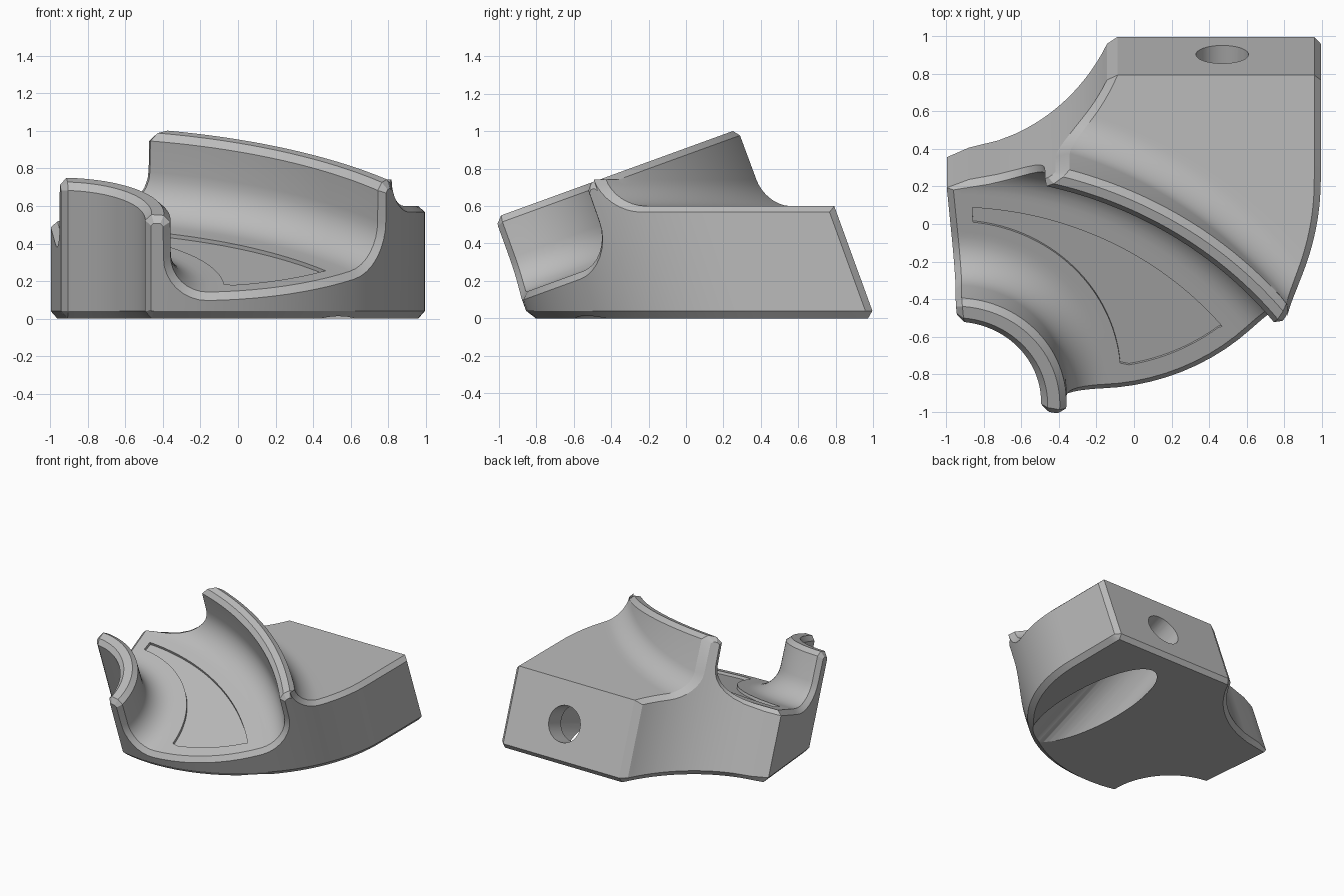
import bpy, bmesh, math
from math import sin, cos, pi, radians, hypot

cube = bpy.data.objects.get("Cube")
if cube:
    bpy.data.objects.remove(cube, do_unlink=True)

TILT = radians(20)
CH = 0.035                      # chamfer width
FLOOR, TOP, DECK = 0.425, 0.855, 0.6
BACK = 0.95
STEPS, FIL = 44, 8
INNER, OUTER = (-0.95, -0.71), (-0.96, -1.6)     # centres of the two channel walls
SCOOP, SCOOP_R = (-1.02, 1.376), 0.99            # hollow at the back corner
RIM, RIM_R = (-0.215, 0.42), 1.21                # rounded outer side


def world(x, v, w):
    """Tilted block frame to world."""
    return (x, v * cos(TILT) - w * sin(TILT), v * sin(TILT) + w * cos(TILT))


def level(v, z):
    """Block-frame height of a horizontal plane."""
    return (z - v * sin(TILT)) / cos(TILT)


def polar(c, r, a):
    return (c[0] + r * cos(a), c[1] + r * sin(a))


def mix(p, q, t):
    return (p[0] + (q[0] - p[0]) * t, p[1] + (q[1] - p[1]) * t)


def depth(p):
    """Distance inside the plan outline."""
    x, v = p
    side = (x + 1 - 0.095 * (0.38 - v)) / 1.0045
    scoop = hypot(x - SCOOP[0], v - SCOOP[1]) - SCOOP_R
    rim = RIM_R - hypot(x - RIM[0], min(v - RIM[1], 0))
    return min(side, scoop, rim)


def to_rim(p, off):
    x, v = p[0] - RIM[0], p[1] - RIM[1]
    k = (RIM_R - off) / hypot(x, min(v, 0))
    return (RIM[0] + x * k, RIM[1] + (v * k if v < 0 else v))


def to_scoop(p, off):
    x, v = p[0] - SCOOP[0], p[1] - SCOOP[1]
    k = (SCOOP_R + off) / hypot(x, v)
    return (SCOOP[0] + x * k, SCOOP[1] + v * k)


def meet(c, r, inside, outside, off):
    """Angle at which an arc reaches the outline."""
    for _ in range(40):
        m = (inside + outside) / 2
        if depth(polar(c, r, m)) > off:
            inside = m
        else:
            outside = m
    return inside


def arc_row(c, r, r_end):
    mid, a, b = [radians(d) for d in ((45, 130, -40) if c is INNER else (70, 100, 20))]
    a1, b1 = meet(c, r, mid, a, CH), meet(c, r, mid, b, CH)
    row = [polar(c, r_end, meet(c, r_end, mid, a, 0))]
    row += [polar(c, r, a1 + (b1 - a1) * i / STEPS) for i in range(STEPS + 1)]
    return row + [polar(c, r_end, meet(c, r_end, mid, b, 0))]


def back_row(v, v_end):
    def ends(v, off):
        x = SCOOP[0] + ((SCOOP_R + off) ** 2 - (v - SCOOP[1]) ** 2) ** 0.5
        return (x, v), (RIM[0] + RIM_R - off, v)
    (l0, r0), (l1, r1) = ends(v_end, 0), ends(v, CH)
    return [l0] + [mix(l1, r1, i / STEPS) for i in range(STEPS + 1)] + [r0]


def between(p, q, t, left):
    """Row blended between two rows, with its ends kept on the outline."""
    row = [mix(a, b, t) for a, b in zip(p, q)]
    n = len(row) - 1

    def fix(i, off):
        l = left(row[i], off) if left else row[i]
        r = to_rim(row[n - i], off)
        return ((l[0] - row[i][0], l[1] - row[i][1]),
                (r[0] - row[n - i][0], r[1] - row[n - i][1]))
    (el, er), (il, ir) = fix(0, 0), fix(1, CH)
    out = []
    for i, pt in enumerate(row):
        d = el if i == 0 else er if i == n else mix(il, ir, (i - 1) / STEPS)
        out.append((pt[0] + d[0], pt[1] + d[1]))
    return out


# Rows across the block: (plan points, height, end height, measured from deck?)
rows = []


def add_arc(c, r, h, r_end, h_end, deck=False):
    rows.append((arc_row(c, r, r_end), h, h_end, deck))


def add_wall(c, r0, r1):
    drop = 0.015
    add_arc(c, r0, TOP - CH, r0 + CH, TOP - CH - drop)
    add_arc(c, r0 + CH, TOP, r0 + CH + drop, TOP - CH)
    add_arc(c, r1 - CH, TOP, r1 - CH - drop, TOP - CH)
    add_arc(c, r1, TOP - CH, r1 - CH, TOP - CH - drop)


def add_fillet(c, r, f, base, falling, deck=False):
    for k in range(FIL + 1):
        a = pi / 2 * (k / FIL if falling else 1 - k / FIL)
        s = -1 if falling else 1
        g = f + CH
        add_arc(c, r + s * f * cos(a), base + f - f * sin(a),
                r + s * g * cos(a), base + f - g * sin(a), deck)


def add_between(first, last, count, h, deck, left):
    for k in range(1, count):
        rows.append((between(first, last, k / count, left), h, h - CH, deck))


# Inner wall, channel floor, outer wall
add_wall(INNER, 0.455, 0.59)
add_fillet(INNER, 0.792, 0.2, FLOOR, True)
edge = rows[-1][0]
add_between(edge, arc_row(OUTER, 1.948, 1.948), 10, FLOOR, False, None)
add_fillet(OUTER, 1.948, 0.22, FLOOR, False)
add_wall(OUTER, 2.17, 2.29)
# Flat deck behind the outer wall
add_fillet(OUTER, 2.442, 0.15, 0, True, True)
edge = rows[-1][0]
last = back_row(BACK - CH, BACK - 2 * CH)
add_between(edge, last, 14, 0, True, to_scoop)
rows.append((last, 0, -CH, True))
rows.append((back_row(BACK, BACK - CH), 0, -CH, True))

# Block skin: top grid, matching base grid, and sides joining them
bm = bmesh.new()
top, base = [], []
nr, nc = len(rows), STEPS + 3
for j, (pts, h, h_end, deck) in enumerate(rows):
    t_row, b_row = [], []
    for i, (x, v) in enumerate(pts):
        end = i in (0, nc - 1)
        w = (h_end if end else h) + (level(v, DECK) if deck else 0)
        border = end or j in (0, nr - 1)
        t_row.append(bm.verts.new(world(x, v, w)))
        b_row.append(bm.verts.new(world(x, v, level(v, 0.04 if border else 0))))
    top.append(t_row)
    base.append(b_row)
for j in range(nr - 1):
    for i in range(nc - 1):
        for g in (top, base):
            quad = (g[j][i], g[j][i + 1], g[j + 1][i + 1], g[j + 1][i])
            bm.faces.new(quad if g is base else quad[::-1])
loop = [(0, i) for i in range(nc)] + [(j, nc - 1) for j in range(1, nr)]
loop += [(nr - 1, i) for i in range(nc - 2, -1, -1)] + [(j, 0) for j in range(nr - 2, 0, -1)]
for (j, i), (m, k) in zip(loop, loop[1:] + loop[:1]):
    bm.faces.new((top[j][i], top[m][k], base[m][k], base[j][i]))
bmesh.ops.recalc_face_normals(bm, faces=bm.faces)


def make_object(name, bm):
    me = bpy.data.meshes.new(name)
    bm.to_mesh(me)
    bm.free()
    ob = bpy.data.objects.new(name, me)
    bpy.context.scene.collection.objects.link(ob)
    return ob


block = make_object("curved_channel_block", bm)


def cut(outline, lo, hi, place):
    """Cut a prism out of the block."""
    bm = bmesh.new()
    a = [bm.verts.new(place(p, q, lo)) for p, q in outline]
    b = [bm.verts.new(place(p, q, hi)) for p, q in outline]
    bm.faces.new(a)
    bm.faces.new(b[::-1])
    for i in range(len(a)):
        bm.faces.new((a[i], b[i], b[i - 1], a[i - 1]))
    bmesh.ops.recalc_face_normals(bm, faces=bm.faces)
    cutter = make_object("cutter", bm)
    cutter.hide_render = True
    mod = block.modifiers.new("cut", 'BOOLEAN')
    mod.operation, mod.solver, mod.object = 'DIFFERENCE', 'EXACT', cutter
    deps = bpy.context.evaluated_depsgraph_get()
    me = bpy.data.meshes.new_from_object(block.evaluated_get(deps))
    block.modifiers.clear()
    block.data = me
    bpy.data.objects.remove(cutter, do_unlink=True)


def arc(c, r, a, b, n):
    return [polar(c, r, radians(a + (b - a) * i / n)) for i in range(n + 1)]


# Shallow panel in the channel floor
panel = arc(INNER, 0.88, 84, 5, 30) + arc(RIM, 1.08, -80, -52, 12) + arc(OUTER, 1.85, 39.4, 86.9, 30)
cut(panel, FLOOR - 0.022, FLOOR + 0.1, world)
# Wide bore from below and the smaller hole through the back
bore = (0.47, -0.03)
for r, lo, hi in ((0.235, -1.5, 0.78), (0.14, 0.5, 1.3)):
    cut(arc(bore, r, 0, 360, 48)[:-1], lo, hi, lambda x, w, v: world(x, v, w))

# Colour and shading
grey = bpy.data.materials.new("plain_grey")
grey.use_nodes = True
colour = (0.5, 0.5, 0.5, 1)
grey.diffuse_color = colour
grey.node_tree.nodes["Principled BSDF"].inputs["Base Color"].default_value = colour
block.data.materials.clear()
block.data.materials.append(grey)
for o in bpy.context.selected_objects:
    o.select_set(False)
block.select_set(True)
bpy.context.view_layer.objects.active = block
bpy.ops.object.shade_smooth_by_angle(angle=radians(25))
